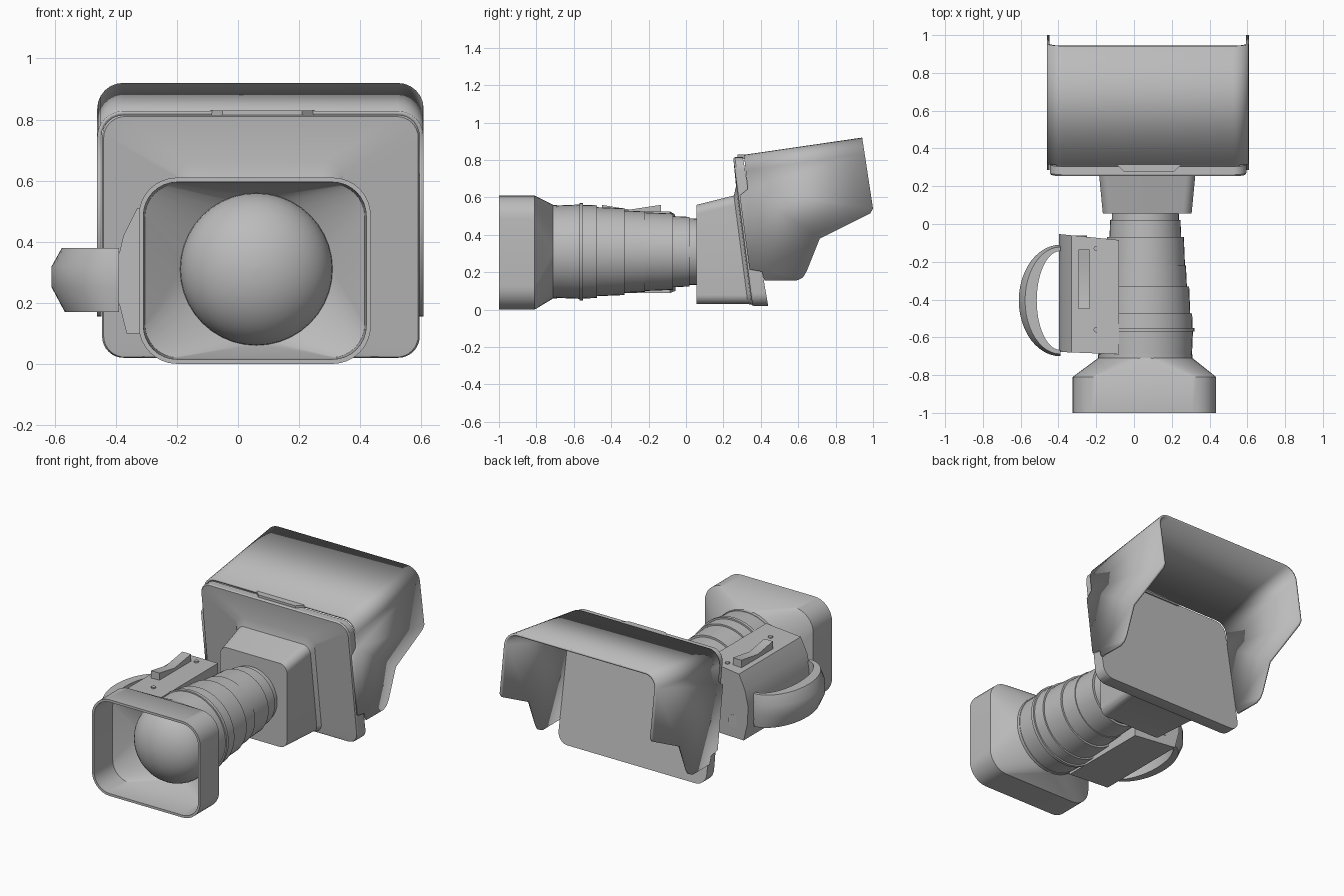
import bpy, bmesh, math

if "Cube" in bpy.data.objects:
    bpy.data.objects.remove(bpy.data.objects["Cube"], do_unlink=True)

grey = bpy.data.materials.new("plain_grey")
grey.use_nodes = True
grey.diffuse_color = (0.5, 0.5, 0.5, 1)
grey.node_tree.nodes["Principled BSDF"].inputs["Base Color"].default_value = (0.5, 0.5, 0.5, 1)

AX, AZ = 0.06, 0.31  # lens axis


def finish(name, bm, angle=30, fix=True):
    bmesh.ops.remove_doubles(bm, verts=bm.verts, dist=0.0005)
    if fix:
        bmesh.ops.recalc_face_normals(bm, faces=bm.faces)
    me = bpy.data.meshes.new(name)
    bm.to_mesh(me)
    bm.free()
    me.materials.append(grey)
    ob = bpy.data.objects.new(name, me)
    bpy.context.collection.objects.link(ob)
    bpy.ops.object.select_all(action='DESELECT')
    ob.select_set(True)
    bpy.context.view_layer.objects.active = ob
    bpy.ops.object.shade_smooth_by_angle(angle=math.radians(angle))
    return ob


def loft(name, rings, caps=True, cyclic=False, angle=30):
    """Skin a list of equally long closed rings of points."""
    bm = bmesh.new()
    rows = [[bm.verts.new(p) for p in r] for r in rings]
    n = len(rows[0])
    pairs = list(zip(rows, rows[1:])) + ([(rows[-1], rows[0])] if cyclic else [])
    for a, b in pairs:
        for i in range(n):
            j = (i + 1) % n
            bm.faces.new((a[i], a[j], b[j], b[i]))
    if caps and not cyclic:
        bm.faces.new(rows[0])
        bm.faces.new(rows[-1])
    return finish(name, bm, angle)


def rrect(x0, x1, z0, z1, r, y, n=8):
    """Rounded rectangle; y is a number or a function of z."""
    pts = []
    corners = ((x1 - r, z1 - r), (x0 + r, z1 - r), (x0 + r, z0 + r), (x1 - r, z0 + r))
    for k, (cx, cz) in enumerate(corners):
        for i in range(n + 1):
            a = math.pi / 2 * (k + i / n)
            x, z = cx + r * math.cos(a), cz + r * math.sin(a)
            pts.append((x, y(z) if callable(y) else y, z))
    return pts


def lathe(name, profile, cx, cz, seg=40, angle=30):
    """Rings (y, radius) about an axis along y."""
    rings = [[(cx + r * math.cos(2 * math.pi * i / seg), y,
               cz + r * math.sin(2 * math.pi * i / seg)) for i in range(seg)]
             for y, r in profile]
    return loft(name, rings, angle=angle)


def prism(name, pts, axis, a, b):
    """Polygon extruded along x or z."""
    put = (lambda p, d: (d, p[0], p[1])) if axis == 'x' else (lambda p, d: (p[0], p[1], d))
    return loft(name, [[put(p, d) for p in pts] for d in (a, b)])


# Front lens hood: rounded rectangle flaring from the round barrel, open in front
loft("lens_hood", [
    rrect(-0.19, 0.31, 0.06, 0.56, 0.249, -0.71),
    rrect(-0.325, 0.435, 0.0, 0.61, 0.125, -0.81),
    rrect(-0.325, 0.435, 0.0, 0.61, 0.125, -1.0),
    rrect(-0.31, 0.42, 0.015, 0.595, 0.11, -1.0),
    rrect(-0.305, 0.415, 0.02, 0.59, 0.11, -0.82),
    rrect(-0.185, 0.305, 0.065, 0.555, 0.244, -0.72),
], cyclic=True)

# Front glass
dome = [(-0.72 - 0.2 * math.sin(t), max(0.25 * math.cos(t), 0.002))
        for t in [math.pi / 2 * i / 12 for i in range(13)]]
lathe("front_glass", [(-0.69, 0.25)] + dome, AX, AZ, angle=40)

# Stepped barrel
lathe("lens_barrel", [
    (-0.72, 0.246), (-0.57, 0.252), (-0.57, 0.26), (-0.55, 0.26), (-0.55, 0.25),
    (-0.475, 0.248), (-0.475, 0.238), (-0.33, 0.232), (-0.33, 0.22), (-0.22, 0.215),
    (-0.22, 0.21), (-0.07, 0.204), (-0.07, 0.19), (0.02, 0.186), (0.02, 0.178), (0.08, 0.176),
], AX, AZ)


# Rear body flaring into the tilted screen plate
def front(d):
    return lambda z: 0.25 + d + (0.81 - z) * 0.13


def back(z):
    return 0.305 + (0.81 - z) * 0.17


loft("rear_body_and_screen", [
    rrect(-0.165, 0.305, 0.03, 0.56, 0.05, 0.055),
    rrect(-0.185, 0.325, 0.03, 0.61, 0.05, front(-0.02)),
    rrect(-0.205, 0.345, 0.027, 0.66, 0.06, front(-0.002)),
    rrect(-0.44, 0.59, 0.022, 0.81, 0.07, front(0.003)),
    rrect(-0.445, 0.595, 0.02, 0.815, 0.07, front(0.012)),
    rrect(-0.445, 0.595, 0.02, 0.815, 0.07, back),
], angle=25)

# Sun shade over the screen: top and two cut side walls, open below
side = [(0.31, 0.828), (0.942, 0.92), (1.0, 0.54), (0.985, 0.515), (0.715, 0.38),
        (0.645, 0.205), (0.625, 0.172), (0.59, 0.155), (0.42, 0.156), (0.405, 0.204),
        (0.34, 0.215), (0.287, 0.61), (0.33, 0.645)]
bm = bmesh.new()
left = [bm.verts.new((0.608, y, z)) for y, z in side]
right = [bm.verts.new((-0.461, y, z)) for y, z in side]
bm.faces.new(left)
bm.faces.new(right)
top = bm.faces.new((left[0], left[1], right[1], right[0]))
bmesh.ops.recalc_face_normals(bm, faces=bm.faces)
top.normal_update()
if top.normal.z < 0:
    bmesh.ops.reverse_faces(bm, faces=bm.faces)
edges = [bm.edges.get((row[0], row[1])) for row in (left, right)]
bmesh.ops.bevel(bm, geom=edges, offset=0.085, segments=6, profile=0.5, affect='EDGES')
shade = finish("sun_shade", bm, fix=False)
mod = shade.modifiers.new("wall", 'SOLIDIFY')
mod.thickness = 0.014
mod.offset = -1

# Clip tab at the front of the shade
prism("shade_clip", [(-0.09, 0.315), (-0.05, 0.275), (0.21, 0.275), (0.25, 0.315)],
      'z', 0.805, 0.829)

# Hand grip
outline = [(-0.08, 0.525), (-0.33, 0.51), (-0.375, 0.42), (-0.397, 0.33),
           (-0.395, 0.22), (-0.365, 0.1), (-0.08, 0.09)]
loft("hand_grip", [[(x, y - (x + 0.08) * k, z) for x, z in outline]
                   for y, k in ((-0.69, 0.04), (-0.085, 0.1))])

# Zoom rocker and buttons on the grip
prism("zoom_rocker", [(-0.45, 0.5), (-0.45, 0.56), (-0.42, 0.555), (-0.3, 0.535),
                      (-0.17, 0.555), (-0.135, 0.56), (-0.135, 0.5)], 'x', -0.295, -0.235)
lathe("rear_button", [(-0.1, 0.04), (-0.062, 0.04)], -0.29, 0.2, 24)
for i, y in enumerate((-0.56, -0.13)):
    stud = [(-0.2 + 0.014 * math.cos(math.pi * k / 6), y + 0.014 * math.sin(math.pi * k / 6))
            for k in range(12)]
    prism("grip_stud_%d" % (i + 1), stud, 'z', 0.5, 0.526)

# Hand strap: a half loop, thick in the middle
rings = []
for i in range(25):
    t = math.pi * (i / 24 - 0.5)
    c, s = math.cos(t), math.sin(t)

    def at(f, z):
        rx, ry = 0.125 + 0.095 * f, 0.262 + 0.033 * f
        return (-0.39 - rx * c, -0.405 + ry * s, z)
    rings.append([at(0, 0.17), at(0.55, 0.17), at(1, 0.25),
                  at(1, 0.32), at(0.65, 0.38), at(0, 0.38)])
loft("hand_strap", rings)
